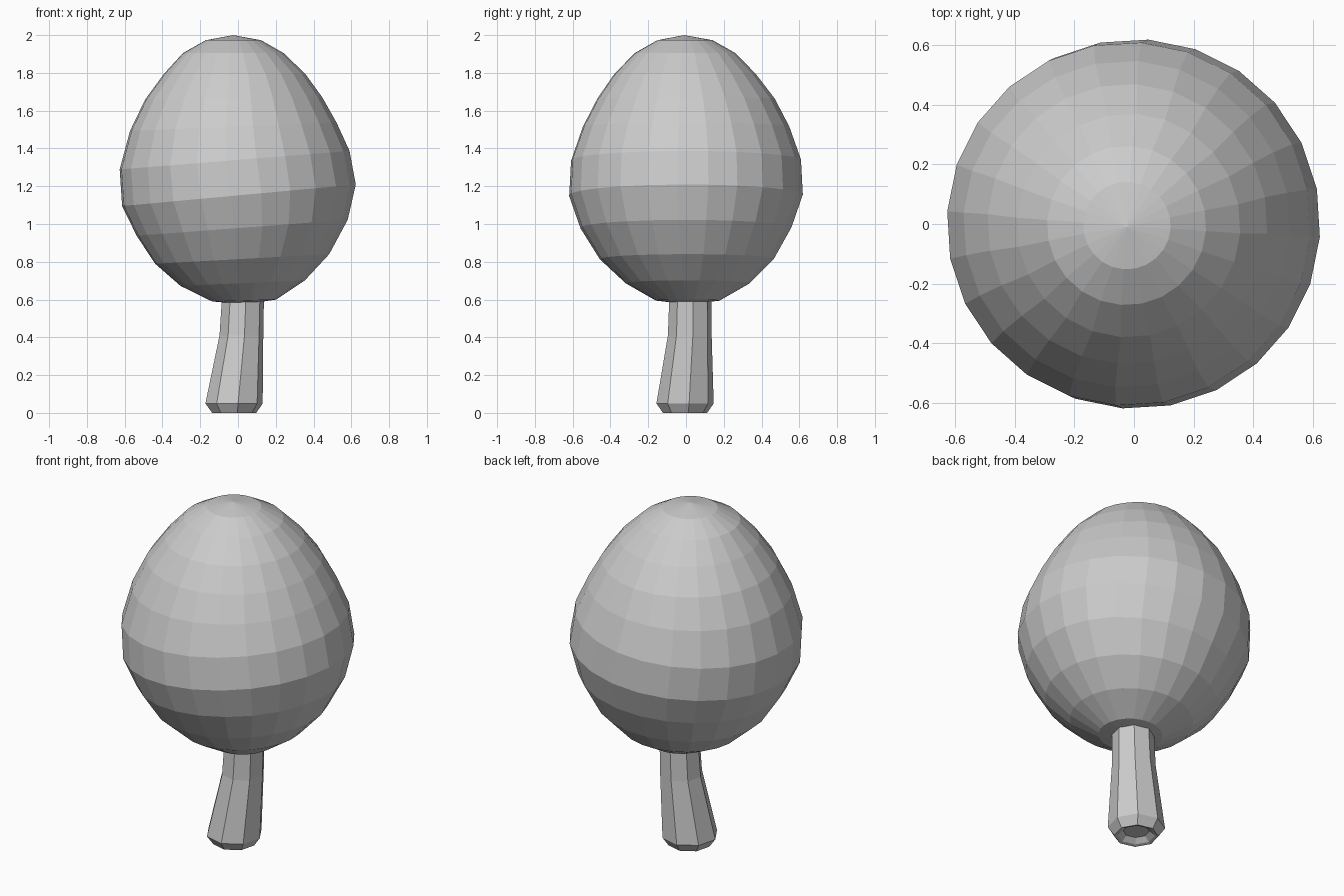
import bpy, bmesh
from math import sin, cos, radians, tau

cube = bpy.data.objects.get("Cube")
if cube:
    bpy.data.objects.remove(cube, do_unlink=True)

grey = bpy.data.materials.new("plain grey")
grey.use_nodes = True
grey.diffuse_color = (0.6, 0.6, 0.6, 1)
grey.node_tree.nodes["Principled BSDF"].inputs["Base Color"].default_value = (0.6, 0.6, 0.6, 1)


def loft(name, rings, sides, phase, start=None, end=None):
    """Skin rings (x, y, z, radius, tilt along x), closing ends with a point or a flat face."""
    bm = bmesh.new()
    loops = []
    for cx, cy, cz, r, tilt in rings:
        angles = [phase + tau * i / sides for i in range(sides)]
        loops.append([bm.verts.new((cx + r * cos(a), cy + r * sin(a), cz + tilt * r * cos(a)))
                      for a in angles])
    for low, high in zip(loops, loops[1:]):
        for i in range(sides):
            j = (i + 1) % sides
            bm.faces.new((low[i], low[j], high[j], high[i]))
    for loop, tip in ((loops[0], start), (loops[-1], end)):
        if tip:
            point = bm.verts.new(tip)
            for i in range(sides):
                bm.faces.new((loop[i], loop[(i + 1) % sides], point))
        else:
            bm.faces.new(loop)
    bmesh.ops.recalc_face_normals(bm, faces=bm.faces)
    mesh = bpy.data.meshes.new(name)
    bm.to_mesh(mesh)
    bm.free()
    mesh.materials.append(grey)
    obj = bpy.data.objects.new(name, mesh)
    bpy.context.collection.objects.link(obj)
    return obj


# Egg-shaped, leaning crown
crown = [
    (0.033, 0.01, 0.595, 0.17, 0.03),
    (0.025, 0.01, 0.687, 0.33, 0.045),
    (0.022, 0.005, 0.815, 0.462, 0.055),
    (0.022, 0, 0.98, 0.56, 0.075),
    (0.005, 0, 1.152, 0.62, 0.092),
    (-0.018, 0, 1.338, 0.61, 0.08),
    (-0.025, 0, 1.515, 0.548, 0.04),
    (-0.022, 0, 1.665, 0.47, 0.01),
    (-0.018, -0.005, 1.795, 0.375, 0),
    (-0.025, -0.005, 1.905, 0.267, 0),
    (-0.024, -0.005, 1.973, 0.147, 0),
]
loft("crown", crown, 24, radians(-4), (0.035, 0.01, 0.575), (-0.025, -0.01, 2))

# Bent trunk with a bevelled, hollowed foot
trunk = [
    (-0.02, -0.005, 0.03, 0.07, 0),
    (-0.02, -0.005, 0.005, 0.1, 0),
    (-0.02, -0.005, 0, 0.118, 0),
    (-0.021, -0.005, 0.05, 0.153, 0),
    (0.018, 0.02, 0.41, 0.117, 0),
    (0.03, 0.024, 0.7, 0.11, 0),
]
loft("trunk", trunk, 8, radians(8))
